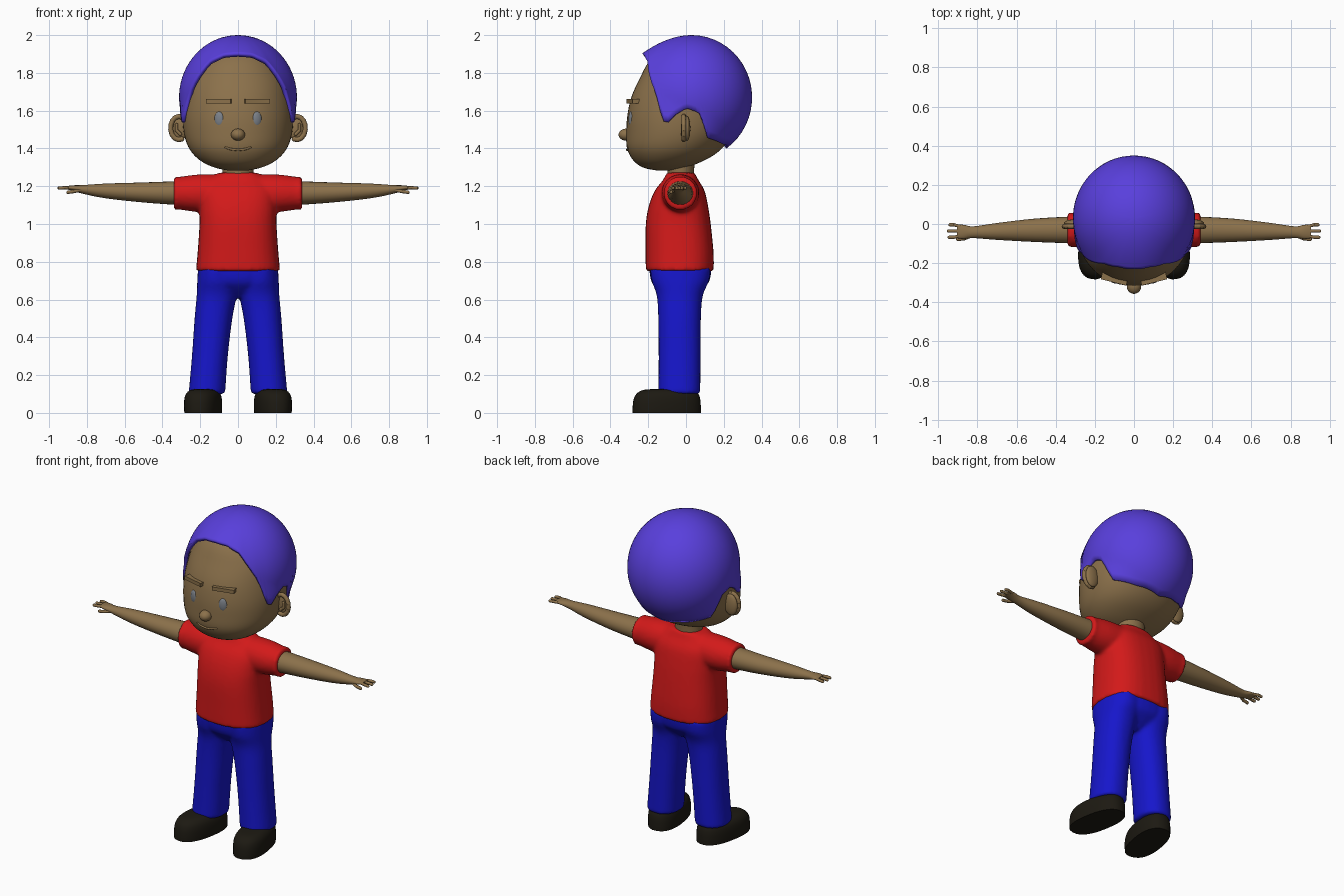
import bpy, bmesh
from math import sin, cos, pi, radians, copysign
from mathutils import Vector, Matrix
from mathutils.bvhtree import BVHTree

if "Cube" in bpy.data.objects:
    bpy.data.objects.remove(bpy.data.objects["Cube"])


def material(name, rgb):
    m = bpy.data.materials.new(name)
    m.diffuse_color = (*rgb, 1)
    m.use_nodes = True
    m.node_tree.nodes["Principled BSDF"].inputs["Base Color"].default_value = m.diffuse_color
    return m


SKIN = material("skin", (0.26, 0.165, 0.07))
HAIR = material("hair", (0.1, 0.05, 0.72))
RED = material("red_cloth", (0.65, 0.01, 0.01))
BLUE = material("blue_cloth", (0.008, 0.008, 0.6))
BLACK = material("black_leather", (0.012, 0.01, 0.006))
GREY = material("eye_grey", (0.2, 0.22, 0.25))


def spline(rows, steps):
    """Catmull-Rom refinement of a list of rows."""
    out = []
    p = [rows[0]] + list(rows) + [rows[-1]]
    for a, b, c, d in zip(p, p[1:], p[2:], p[3:]):
        for k in range(steps):
            t = k / steps
            out.append([0.5 * (2*B + (C-A)*t + (2*A-5*B+4*C-D)*t*t + (3*B-A-3*C+D)*t**3)
                        for A, B, C, D in zip(a, b, c, d)])
    return out + [list(rows[-1])]


def loft(bm, rows, axis="z", n=2.0, seg=32, steps=4, mat=Matrix()):
    """Closed tube of superellipse rings; row = (position, centre1, radius1, centre2, radius2)."""
    rings = []
    for t, c1, r1, c2, r2 in spline(rows, steps):
        ring = []
        for i in range(seg):
            a = 2 * pi * i / seg
            u = c1 + r1 * copysign(abs(cos(a)) ** (2 / n), cos(a))
            v = c2 + r2 * copysign(abs(sin(a)) ** (2 / n), sin(a))
            ring.append(bm.verts.new(mat @ Vector((u, v, t) if axis == "z" else (t, u, v))))
        rings.append(ring)
    for r, s in zip(rings, rings[1:]):
        for i in range(seg):
            j = (i + 1) % seg
            bm.faces.new((r[i], r[j], s[j], s[i]))
    bm.faces.new(rings[0][::-1])
    bm.faces.new(rings[-1])


def ball(bm, loc, rad, rot=0):
    m = Matrix.Translation(loc) @ Matrix.Rotation(rot, 4, "Z") @ Matrix.Diagonal((*rad, 1))
    bmesh.ops.create_uvsphere(bm, u_segments=20, v_segments=12, radius=1, matrix=m)


def tube(bm, pts, r):
    """Round tube along a list of points, with a ball at every joint."""
    for a, b in zip(pts, pts[1:]):
        a, b = Vector(a), Vector(b)
        q = (b - a).to_track_quat("Z", "Y").to_matrix().to_4x4()
        bmesh.ops.create_cone(bm, cap_ends=True, segments=10, radius1=r, radius2=r,
                              depth=(b - a).length, matrix=Matrix.Translation((a + b) / 2) @ q)
        bmesh.ops.create_uvsphere(bm, u_segments=10, v_segments=6, radius=r, matrix=Matrix.Translation(b))
    bmesh.ops.create_uvsphere(bm, u_segments=10, v_segments=6, radius=r, matrix=Matrix.Translation(pts[0]))


def finish(name, bm, mat, mirror=False, blend=0):
    bmesh.ops.recalc_face_normals(bm, faces=bm.faces)
    me = bpy.data.meshes.new(name)
    bm.to_mesh(me)
    bm.free()
    me.materials.append(mat)
    ob = bpy.data.objects.new(name, me)
    bpy.context.collection.objects.link(ob)
    bpy.ops.object.select_all(action="DESELECT")
    ob.select_set(True)
    bpy.context.view_layer.objects.active = ob
    bpy.ops.object.shade_smooth_by_angle(angle=radians(50))
    if mirror:
        ob.modifiers.new("mirror", "MIRROR").use_mirror_merge = False
    if blend:
        rm = ob.modifiers.new("merge", "REMESH")
        rm.mode, rm.voxel_size, rm.use_smooth_shade = "VOXEL", 0.011, True
        sm = ob.modifiers.new("soften", "SMOOTH")
        sm.factor, sm.iterations = 0.5, blend
    return ob


# head: rows of height, front y, back y, half width
bm = bmesh.new()
shape = [(1.283, -.15, -.07, .05), (1.295, -.215, -.01, .11), (1.32, -.262, .06, .175),
         (1.36, -.295, .14, .228), (1.41, -.314, .2, .264), (1.48, -.316, .25, .286),
         (1.57, -.311, .28, .293), (1.67, -.29, .305, .285), (1.77, -.245, .29, .265),
         (1.86, -.195, .24, .21), (1.93, -.11, .16, .13), (1.95, -.03, .05, .03)]
loft(bm, [(z, 0, w, (f + b) / 2, (b - f) / 2) for z, f, b, w in shape], n=2.1, seg=48)
bmesh.ops.recalc_face_normals(bm, faces=bm.faces)
skull = BVHTree.FromBMesh(bm)
finish("head", bm, SKIN)

# hair cap: hairline as azimuth from the front and angle down from the crown
line = [(0, 49), (18, 50), (35, 57), (45, 71), (54, 85), (58, 97), (65, 113), (75, 105), (85, 100),
        (97, 104), (103, 115), (108, 127), (137, 137), (180, 145)]


def hairline(d):
    for (a, p), (b, q) in zip(line, line[1:]):
        if d <= b:
            return radians(p + (q - p) * (d - a) / (b - a))
    return radians(line[-1][1])


bm = bmesh.new()
centre, SEG, ROWS = Vector((0, .03, 1.67)), 96, 20
top = bm.verts.new((0, .03, 2.0))
prev = None
for k in range(1, ROWS + 1):
    ring = []
    for i in range(SEG):
        d = 360 * i / SEG
        az, t = radians(d), k / ROWS
        th = hairline(min(d, 360 - d)) * t
        v = Vector((.312 * sin(th) * sin(az), -.32 * sin(th) * cos(az), .33 * cos(th)))
        v *= 1 + .08 * max(0, cos(az)) ** 2 * t ** 3
        hit = skull.ray_cast(centre, v.normalized())[3]
        if hit and hit + .016 > v.length:
            v *= (hit + .016) / v.length
        ring.append(bm.verts.new(centre + v))
    for i in range(SEG):
        j = (i + 1) % SEG
        if prev:
            bm.faces.new((prev[i], ring[i], ring[j], prev[j]))
        else:
            bm.faces.new((top, ring[i], ring[j]))
    prev = ring
hair = finish("hair", bm, HAIR)
sol = hair.modifiers.new("thickness", "SOLIDIFY")
sol.thickness, sol.offset = .022, -1

# ears: thin bowl, rolled rim and inner fold
bm = bmesh.new()
ball(bm, (.312, .005, 1.505), (.045, .018, .066))
tube(bm, [(.312 + .045 * cos(a), -.012, 1.508 + .062 * sin(a))
          for a in [radians(-110 + 25 * k) for k in range(11)]], .013)
tube(bm, [(.305, -.018, 1.475), (.325, -.018, 1.495), (.325, -.018, 1.525)], .009)
finish("ears", bm, SKIN, mirror=True)

# nose, eyes, brows, mouth
bm = bmesh.new()
ball(bm, (0, -.317, 1.473), (.037, .04, .032))
finish("nose", bm, SKIN)
bm = bmesh.new()
ball(bm, (.1, -.291, 1.555), (.026, .012, .04), radians(18))
finish("eyes", bm, GREY, mirror=True)
bm = bmesh.new()
bmesh.ops.create_cube(bm, size=1, matrix=Matrix.Translation((.1, -.279, 1.65)) @
                      Matrix.Rotation(radians(14), 4, "Z") @ Matrix.Diagonal((.134, .04, .022, 1)))
finish("eyebrows", bm, SKIN, mirror=True)
bm = bmesh.new()
tube(bm, [(x, -.312 + 2.0 * x * x, 1.392 + 3 * x * x) for x in (-.065, -.035, 0, .035, .065)], .006)
finish("mouth", bm, SKIN)

# neck
bm = bmesh.new()
loft(bm, [(1.2, 0, .088, -.028, .075), (1.26, 0, .082, -.028, .07), (1.34, 0, .085, -.028, .075)])
finish("neck", bm, SKIN)

# shirt: torso and sleeves merged
bm = bmesh.new()
loft(bm, [(.75, 0, .223, -.033, .18), (.85, 0, .214, -.034, .18), (1.0, 0, .204, -.041, .172),
          (1.1, 0, .204, -.04, .156), (1.18, 0, .2, -.033, .13), (1.235, 0, .16, -.028, .092),
          (1.272, 0, .1, -.028, .076)], n=2.5)
loft(bm, [(s * x, -.03, r, 1.163, r) for s, x, r in
          ((-1, .34, .09), (-1, .325, .09), (-1, .31, .087), (-1, .2, .1), (1, 0, .1),
           (1, .2, .1), (1, .31, .087), (1, .325, .09), (1, .34, .09))], axis="x")
finish("shirt", bm, RED, blend=6)

# arms and hands
bm = bmesh.new()
loft(bm, [(.28, -.03, .07, 1.163, .065), (.5, -.032, .06, 1.167, .053), (.7, -.038, .043, 1.175, .039),
          (.82, -.042, .03, 1.183, .023), (.87, -.04, .036, 1.19, .015), (.905, -.038, .034, 1.192, .009)],
     axis="x", seg=24)
for y0, y1, x1 in ((-.012, -.004, .94), (-.036, -.036, .948), (-.06, -.068, .944)):
    tube(bm, [(.89, y0, 1.191), (.92, y1, 1.192), (x1, y1, 1.19)], .0085)
tube(bm, [(.83, -.06, 1.18), (.87, -.076, 1.172), (.9, -.078, 1.168)], .009)
finish("arms", bm, SKIN, mirror=True)

# trousers: two legs and hips merged
bm = bmesh.new()
for s in (1, -1):
    loft(bm, [(.1, s * .165, .097, -.035, .111), (.3, s * .149, .095, -.034, .111),
              (.5, s * .13, .1, -.034, .113), (.62, s * .113, .106, -.033, .122),
              (.7, s * .108, .108, -.03, .152), (.77, s * .106, .106, -.03, .16)], n=2.2)
loft(bm, [(.61, 0, .05, -.033, .07), (.66, 0, .16, -.032, .125), (.7, 0, .208, -.03, .155),
          (.77, 0, .21, -.03, .166)], n=2.3)
finish("trousers", bm, BLUE, blend=5)

# shoes, toes turned out
bm = bmesh.new()
turn = Matrix.Translation((.185, -.102, 0)) @ Matrix.Rotation(radians(10), 4, "Z")
loft(bm, [(0, 0, .092, 0, .182), (.03, 0, .094, 0, .182), (.07, 0, .093, .001, .178),
          (.1, 0, .085, .004, .166), (.12, 0, .066, .01, .14), (.126, 0, .04, .02, .1)], n=2.4, mat=turn)
finish("shoes", bm, BLACK, mirror=True)
